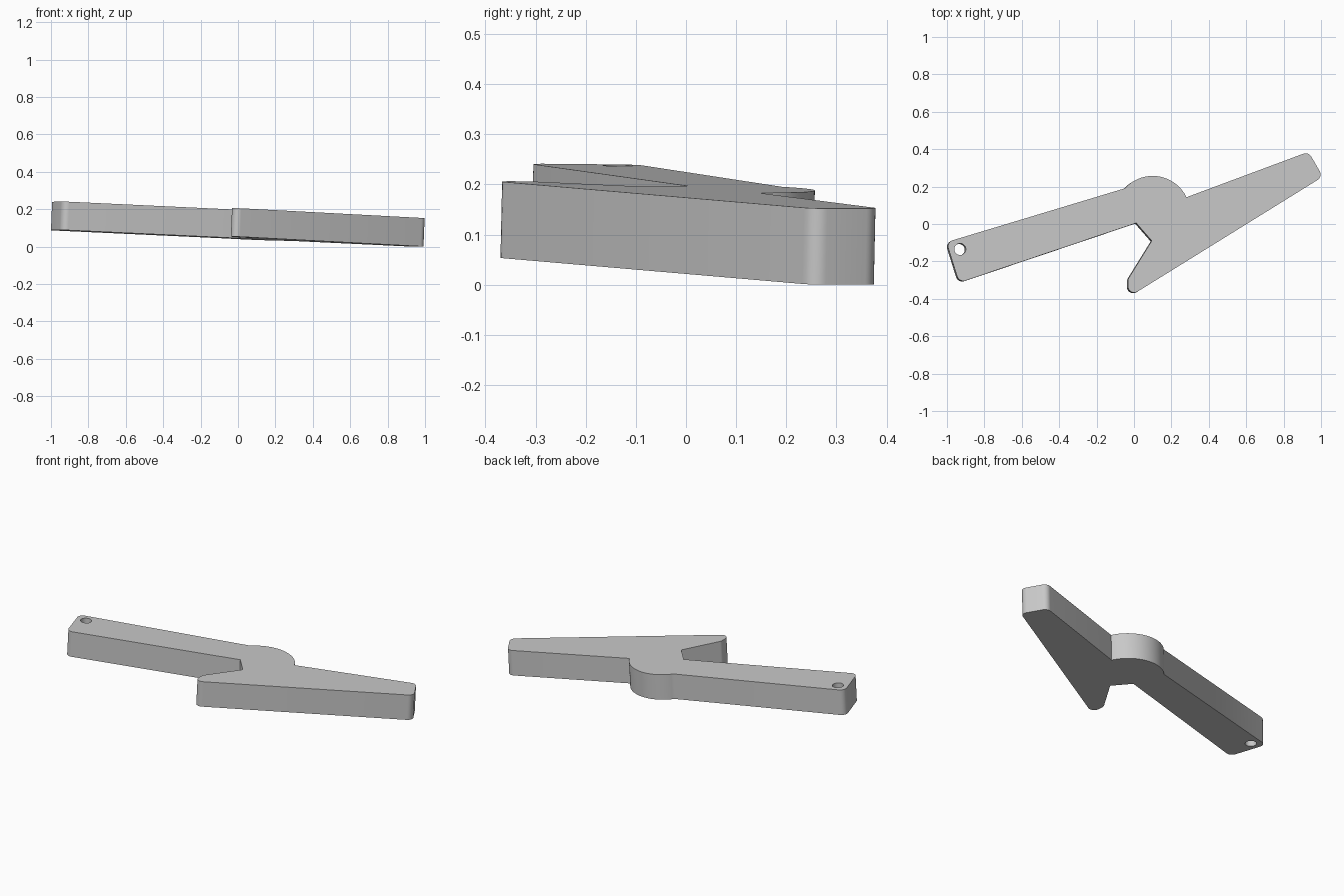
import bpy
import bmesh
from math import radians, sin, cos, pi, tan
from mathutils import Vector

cube = bpy.data.objects.get("Cube")
if cube:
    bpy.data.objects.remove(cube, do_unlink=True)


def arc(cx, cy, r, a0, a1, n):
    """Points along a circular arc."""
    return [Vector((cx + r * cos(a0 + (a1 - a0) * i / n),
                    cy + r * sin(a0 + (a1 - a0) * i / n))) for i in range(n + 1)]


def fillet(prev, corner, nxt, r, n=8):
    """Rounded replacement for one corner."""
    a, b = (prev - corner).normalized(), (nxt - corner).normalized()
    half = a.angle(b) / 2
    d = r / tan(half)
    centre = corner + (a + b).normalized() * (r / sin(half))
    start = (corner + a * d - centre).normalized()
    end = (corner + b * d - centre).normalized()
    return [centre + start.slerp(end, i / n) * r for i in range(n + 1)]


# Outline corners: x, y, rounding radius
corners = [
    (-1.003, -0.097, 0.035), (-0.935, -0.314, 0.035),   # narrow arm end
    (0.012, 0.005, 0), (0.095, -0.090, 0),              # notch
    (-0.032, -0.295, 0.03), (-0.032, -0.393, 0.033),    # hooked tip
    (1.010, 0.253, 0.035), (0.933, 0.386, 0.035),       # wide arm end
]
pts = [Vector(c[:2]) for c in corners]
hump = arc(0.1, 0.057, 0.2, radians(25.5), radians(138), 32)
outline = []
for i, (x, y, r) in enumerate(corners):
    before = pts[i - 1] if i else hump[-1]
    after = pts[i + 1] if i + 1 < len(pts) else hump[0]
    outline += fillet(before, pts[i], after, r) if r else [pts[i]]
outline += hump
hole = arc(-0.93, -0.135, 0.031, 0, 2 * pi, 32)[:-1]

# Filled and extruded profile
thickness = 0.152
curve = bpy.data.curves.new("lever_plate", 'CURVE')
curve.dimensions = '2D'
curve.fill_mode = 'BOTH'
curve.extrude = thickness / 2
for loop in (outline, hole):
    s = curve.splines.new('POLY')
    s.points.add(len(loop) - 1)
    for p, v in zip(s.points, loop):
        p.co = (v.x, v.y, 0, 1)
    s.use_cyclic_u = True
plate = bpy.data.objects.new("lever_plate", curve)
bpy.context.collection.objects.link(plate)
bpy.ops.object.select_all(action='DESELECT')
plate.select_set(True)
bpy.context.view_layer.objects.active = plate
bpy.ops.object.convert(target='MESH')
plate = bpy.context.object

# Tilt the plate, keeping the walls square to its faces
normal = Vector((0.0396, 0.022, 1))
bm = bmesh.new()
bm.from_mesh(plate.data)
bmesh.ops.remove_doubles(bm, verts=bm.verts, dist=0.0002)
for v in bm.verts:
    x, y, depth = v.co.x, v.co.y, v.co.z - thickness / 2
    top = Vector((x, y, 0.199 - normal.x * x - normal.y * y))
    v.co = top + normal * depth
low = min(v.co.z for v in bm.verts)
bmesh.ops.translate(bm, verts=bm.verts, vec=(0, 0, -low))
bmesh.ops.recalc_face_normals(bm, faces=bm.faces)
bm.to_mesh(plate.data)
bm.free()

mat = bpy.data.materials.new("grey")
mat.use_nodes = True
colour = (0.58, 0.58, 0.58, 1)
mat.diffuse_color = colour
mat.node_tree.nodes["Principled BSDF"].inputs["Base Color"].default_value = colour
plate.data.materials.clear()
plate.data.materials.append(mat)
bpy.ops.object.shade_smooth_by_angle(angle=radians(30))
